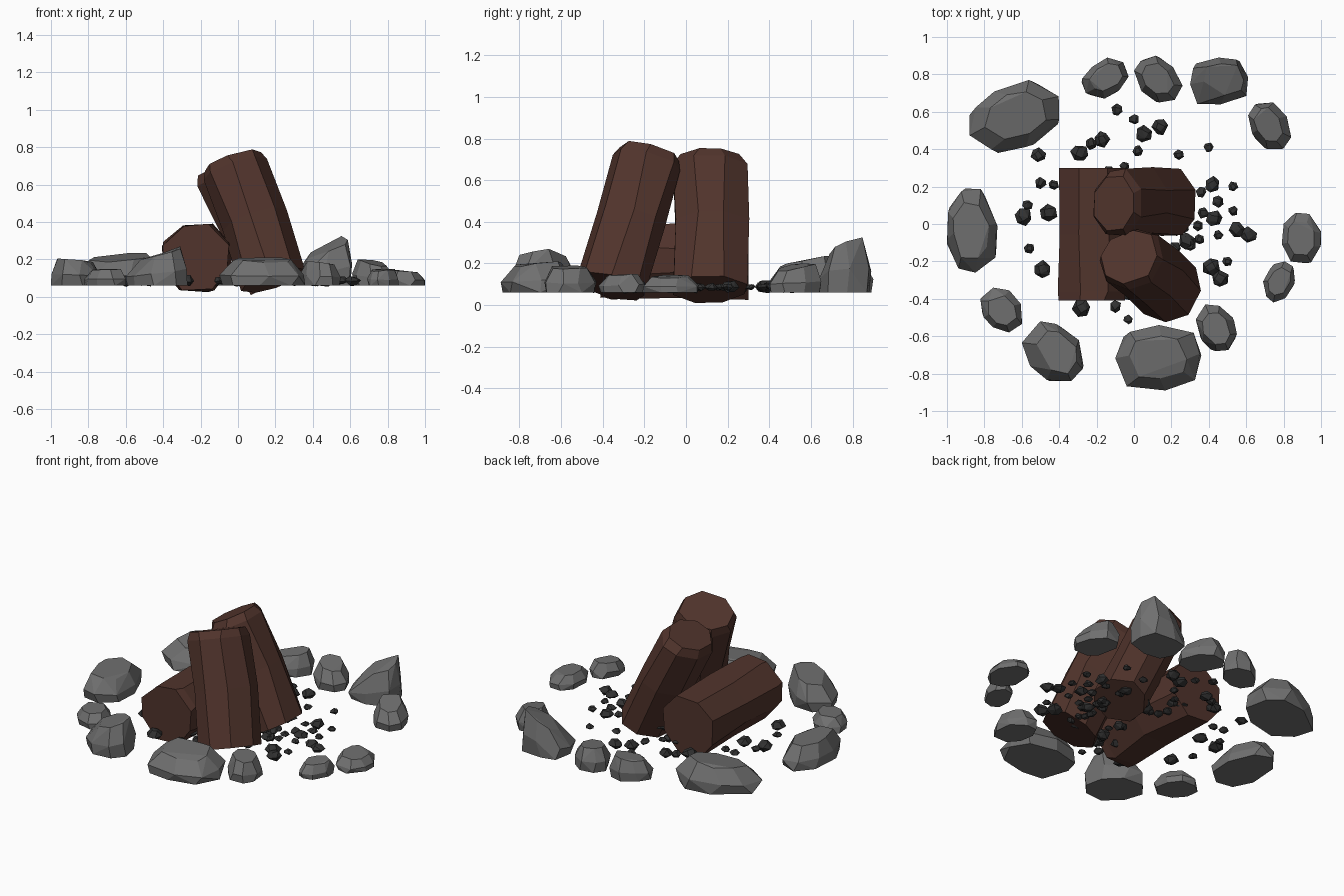
import bpy, bmesh, math, random
from mathutils import Vector, Matrix

if "Cube" in bpy.data.objects:
    bpy.data.objects.remove(bpy.data.objects["Cube"])

random.seed(5)
GROUND = 0.06


def material(name, col):
    m = bpy.data.materials.new(name)
    m.diffuse_color = (*col, 1)
    m.use_nodes = True
    m.node_tree.nodes["Principled BSDF"].inputs["Base Color"].default_value = m.diffuse_color
    return m


STONE = material("grey stone", (0.16, 0.16, 0.16))
BARK = material("brown bark", (0.082, 0.034, 0.025))
COAL = material("black coal", (0.031, 0.031, 0.031))


def finish(bm, name, mat):
    bmesh.ops.recalc_face_normals(bm, faces=bm.faces)
    me = bpy.data.meshes.new(name)
    bm.to_mesh(me)
    bm.free()
    me.materials.append(mat)
    ob = bpy.data.objects.new(name, me)
    bpy.context.collection.objects.link(ob)
    return ob


def hull(bm, pts):
    verts = [bm.verts.new(p) for p in pts]
    res = bmesh.ops.convex_hull(bm, input=verts)
    junk = {v for v in res["geom_interior"] + res["geom_unused"]
            if isinstance(v, bmesh.types.BMVert)}
    bmesh.ops.delete(bm, geom=list(junk), context='VERTS')


# stone: flat-bottomed chipped boulder, stretched along an angle, with a tilted
# top, then fitted to its footprint and height
def stone(name, x0, x1, y0, y1, h, angle, tx, ty, boxy=0.25):
    n = 8
    turn = random.random() * 6
    pts = []
    for z, r in ((0, 0.96), (0.42, 1.0), (1.0, 0.68)):
        for i in range(n):
            a = turn + (i + random.uniform(-.2, .2)) * math.tau / n
            c, s = math.cos(a), math.sin(a)
            rr = r * random.uniform(0.93, 1.04) / (c ** 4 + s ** 4) ** (boxy / 4)
            p = Vector((rr * c * (1.3 if angle else 1), rr * s, 0))
            p = Matrix.Rotation(math.radians(angle), 3, 'Z') @ p
            p.z = z * (1 + tx * p.x + ty * p.y + random.uniform(-.05, .05))
            if z == 1:
                p += Vector((tx, ty, 0)) * 0.4
            pts.append(p)
    lo = [min(p[k] for p in pts) for k in range(3)]
    hi = [max(p[k] for p in pts) for k in range(3)]
    a, b = (x0, y0, GROUND), (x1, y1, h)
    bm = bmesh.new()
    hull(bm, [[a[k] + (p[k] - lo[k]) / (hi[k] - lo[k]) * (b[k] - a[k])
               for k in range(3)] for p in pts])
    bmesh.ops.dissolve_limit(bm, angle_limit=math.radians(10),
                             verts=bm.verts, edges=bm.edges)
    finish(bm, name, STONE)


stones = [
    (-.88, -.40, .38, .77, .235, 38, .1, .15),
    (-.28, -.03, .67, .89, .20, 38, .1, .1),
    (.00, .26, .65, .90, .20, 130, -.1, .1),
    (.30, .61, .64, .89, .325, 0, .35, .22, 1),
    (.61, .84, .40, .65, .20, 130, -.1, .1),
    (.79, 1.0, -.21, .06, .145, 90, -.15, 0),
    (.69, .86, -.42, -.20, .15, 55, 0, .1),
    (.33, .55, -.68, -.43, .19, 150, -.1, 0),
    (-.10, .36, -.89, -.54, .21, 0, 0, .1, .5),
    (-.60, -.27, -.84, -.52, .27, 140, .28, .05),
    (-.82, -.60, -.58, -.34, .15, 120, 0, 0),
    (-1.0, -.73, -.26, .19, .205, 95, -.1, 0),
]
for i, s in enumerate(stones):
    stone(f"ring_stone_{i + 1}", *s)


# log: eight-sided trunk between two points, wider along the side vector
def log(name, p0, p1, side, wide, thin, phase, tip=.88):
    p0, p1 = Vector(p0), Vector(p1)
    axis = (p1 - p0).normalized()
    u = Vector(side)
    u = (u - axis * u.dot(axis)).normalized()
    v = axis.cross(u)
    n = 8
    jit = [random.uniform(.95, 1.04) for _ in range(n)]
    bm = bmesh.new()
    rings = []
    for t, r, bend in ((0, 1.0, 0), (.5, 1.0, .012), (.93, .99, 0), (1, tip, 0)):
        ring = []
        for i in range(n):
            a = (i + phase + random.uniform(-.12, .12)) * math.tau / n
            k = r * jit[i]
            ring.append(bm.verts.new(
                p0.lerp(p1, t) + u * (math.cos(a) * k * wide + bend)
                + v * math.sin(a) * k * thin))
        rings.append(ring)
    for a, b in zip(rings, rings[1:]):
        for i in range(n):
            j = (i + 1) % n
            bm.faces.new((a[i], a[j], b[j], b[i]))
    bm.faces.new(rings[0])
    bm.faces.new(rings[-1])
    finish(bm, name, BARK)


log("lying_log", (-.225, .30, .212), (-.225, -.41, .212), (1, 0, 0), .19, .19, .5, .97)
log("back_leaning_log", (.20, .11, .075), (-.11, .11, .70), (0, 1, 0), .19, .155, .5, .82)
log("front_leaning_log", (.19, -.36, .09), (-.025, -.175, .725), (1, .5, 0), .185, .17, .3)


# coals: small chipped lumps around and underneath the logs
def lump(bm, x, y, r):
    pts = []
    for z, k, n in ((-.5, .5, 3), (0, 1, 6), (.55, .55, 4)):
        turn = random.random() * 6
        for i in range(n):
            a = turn + (i + random.uniform(-.2, .2)) * math.tau / n
            q = r * k * random.uniform(.9, 1.1)
            pts.append((x + q * math.cos(a), y + q * math.sin(a),
                        0.085 + r * (z + random.uniform(-.15, .15))))
    hull(bm, pts)


big = [(-.51, .37), (-.29, .38), (-.17, .45), (.05, .48), (.14, .52), (.42, .21),
       (.43, .03), (-.59, .04), (-.46, .06), (-.49, -.24), (.55, -.03), (.61, -.06),
       (.41, -.23), (.46, -.29), (-.28, -.45)]
small = [(-.09, .61), (0, .56), (.02, .39), (-.05, .31), (.24, .37), (.40, .41),
         (.53, .20), (.36, .17), (.45, .12), (.37, .06), (.53, .07), (.45, -.06),
         (.50, -.20), (-.57, .10), (-.56, -.13), (-.43, .21), (-.50, .22),
         (-.10, -.44), (-.03, -.51), (-.23, .43)]
bm = bmesh.new()
for x, y in big:
    lump(bm, x, y, random.uniform(.043, .052))
for x, y in small:
    lump(bm, x, y, random.uniform(.024, .034))
for _ in range(50):
    a, r = random.random() * math.tau, 0.36 * math.sqrt(random.random())
    lump(bm, r * math.cos(a), -.04 + r * math.sin(a), random.uniform(.025, .048))
finish(bm, "coals", COAL)
